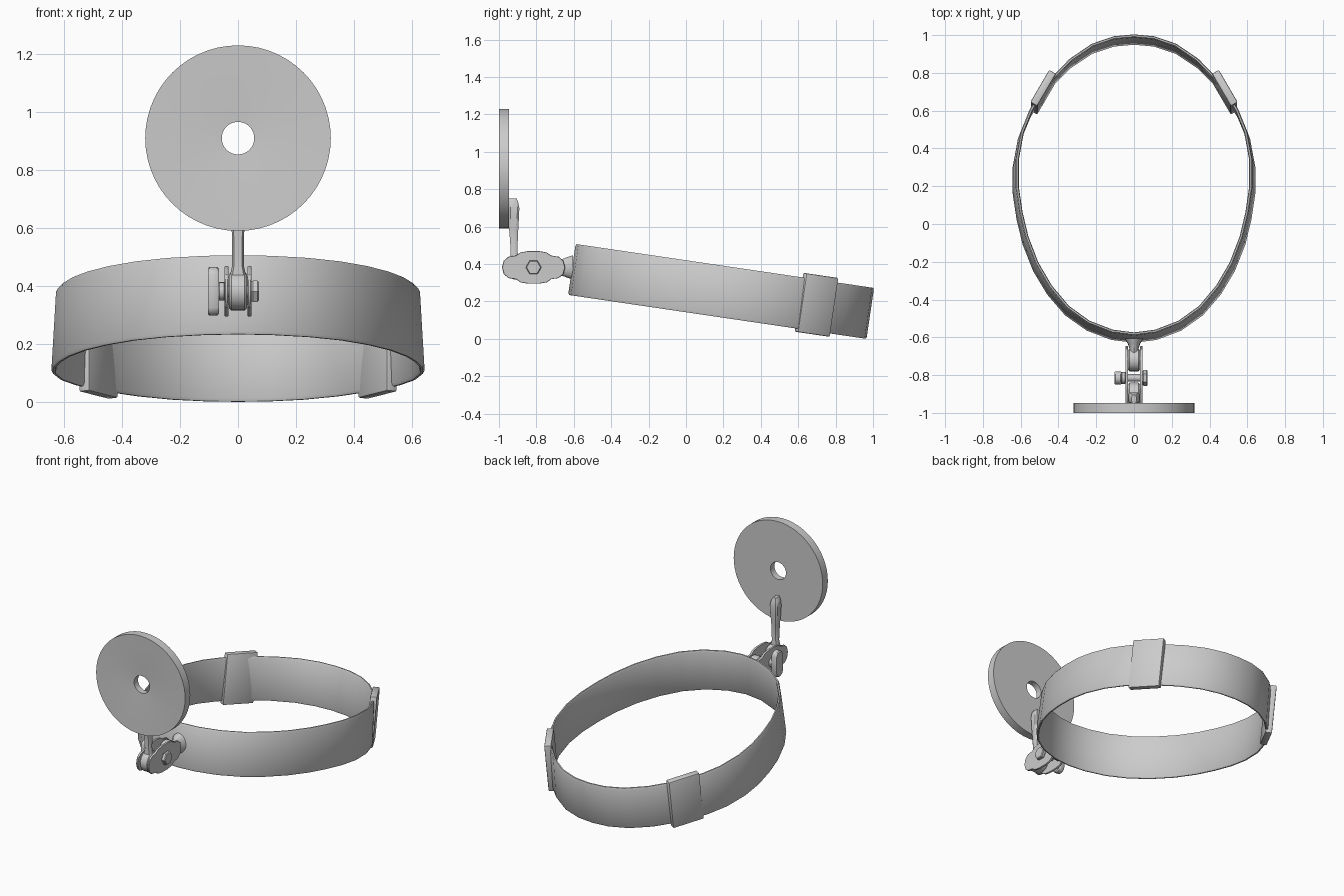
import bpy, bmesh, math
from mathutils import Matrix, Vector

if "Cube" in bpy.data.objects:
    bpy.data.objects.remove(bpy.data.objects["Cube"])


def loft(name, rings, cap=True, loop=False, angle=35, matrix=None, bevel=0):
    """Skin a list of equal-length point rings into one object."""
    bm = bmesh.new()
    vs = [[bm.verts.new(p) for p in ring] for ring in rings]
    n, m = len(vs), len(vs[0])
    for i in range(n if loop else n - 1):
        a, b = vs[i], vs[(i + 1) % n]
        for j in range(m):
            k = (j + 1) % m
            bm.faces.new((a[j], a[k], b[k], b[j]))
    if cap and not loop:
        bm.faces.new(vs[0])
        bm.faces.new(vs[-1])
    bmesh.ops.recalc_face_normals(bm, faces=bm.faces)
    if bevel:
        bmesh.ops.bevel(bm, geom=bm.edges[:], offset=bevel, segments=2,
                        profile=0.5, affect='EDGES')
    me = bpy.data.meshes.new(name)
    bm.to_mesh(me)
    bm.free()
    for p in me.polygons:
        p.use_smooth = True
    me.set_sharp_from_angle(angle=math.radians(angle))
    ob = bpy.data.objects.new(name, me)
    bpy.context.collection.objects.link(ob)
    if matrix:
        ob.matrix_world = matrix
    return ob


def prism(name, yz, x0, x1, c=0.003):
    """Extrude a side-view outline along x with softened edges."""
    cy = sum(p[0] for p in yz) / len(yz)
    cz = sum(p[1] for p in yz) / len(yz)
    r = max(math.hypot(y - cy, z - cz) for y, z in yz)
    s = 1 - c / r
    small = [(cy + (y - cy) * s, cz + (z - cz) * s) for y, z in yz]
    return loft(name, [[(x, y, z) for y, z in o] for x, o in
                       ((x0, small), (x0 + c, yz), (x1 - c, yz), (x1, small))])


def circle(y, z, r, n=24):
    return [(y + r * math.cos(2 * math.pi * i / n),
             z + r * math.sin(2 * math.pi * i / n)) for i in range(n)]


# Tilted frame shared by the headband and its sliders
CY, CZ, H = 0.1675, 0.1175, 0.275
tilt = Matrix.Translation((0, CY, CZ)) @ Matrix.Rotation(math.radians(-8.38), 4, 'X')

# Headband: egg-shaped loop with a thin rounded strap section
half = [(0, -.63), (.12, -.615), (.25, -.566), (.365, -.485), (.46, -.375),
        (.535, -.25), (.59, -.11), (.622, .02), (.643, .16), (.643, .30),
        (.615, .45), (.565, .57), (.505, .665), (.44, .745), (.35, .835),
        (.23, .915), (.11, .955), (0, .965)]
outline = [Vector((x, (y - CY) / .989)) for x, y in half]
outline += [Vector((-p.x, p.y)) for p in reversed(outline[1:-1])]
section = [(0, .01), (0, H - .01), (.005, H), (.013, H),
           (.018, H - .01), (.018, .01), (.013, 0), (.005, 0)]
rings = []
for i, p in enumerate(outline):
    t = (outline[(i + 1) % len(outline)] - outline[i - 1]).normalized()
    inward = Vector((-t.y, t.x))
    ring = []
    for d, h in section:
        q = p + inward * d
        ring.append((q.x * (1 - .025 * h / H), q.y, h))
    rings.append(ring)
loft("headband", rings, loop=True, angle=50, matrix=tilt)

# Strap sliders on both rear sides
for s, side in ((1, "left"), (-1, "right")):
    box = [[(x, y, z) for x, y in ((-.1, -.021), (.1, -.021), (.1, .021), (-.1, .021))]
           for z in (-.018, .30)]
    place = Matrix.Translation((s * .481, .515, 0)) @ \
        Matrix.Rotation(s * math.radians(120), 4, 'Z')
    loft("strap_slider_" + side, box, matrix=tilt @ place, bevel=.007)

# Round mirror with a central sight hole, slightly dished in front
prof = [(.056, -.988), (.19, -.996), (.32, -1), (.32, -.947), (.056, -.947)]
N = 56
loft("mirror_disc", [[(r * math.cos(2 * math.pi * i / N), y,
                       .91 + r * math.sin(2 * math.pi * i / N)) for r, y in prof]
                     for i in range(N)], loop=True)

# Mirror stem: (z, front y, back y, half width)
stem = [(.40, -.94, -.89, .030), (.435, -.94, -.895, .028), (.47, -.937, -.902, .020),
        (.58, -.945, -.897, .021), (.65, -.948, -.893, .027), (.70, -.948, -.891, .029),
        (.73, -.948, -.897, .024), (.75, -.947, -.905, .012)]
loft("mirror_stem", [[(-w * .7, a, z), (w * .7, a, z), (w, a + .01, z), (w, b - .01, z),
                      (w * .7, b, z), (-w * .7, b, z), (-w, b - .01, z), (-w, a + .01, z)]
                     for z, a, b, w in stem])

# Hinge knuckles between the plates
PY, PZ = -.815, .382
prism("stem_knuckle", circle(-.905, PZ, .066), -.031, .031, .008)
prism("band_knuckle", circle(-.72, PZ, .06), -.031, .031, .008)

# Neck from the rear knuckle, flaring onto the band
neck = [(-.71, .028, .045), (-.66, .024, .045), (-.635, .032, .055), (-.605, .05, .065)]
loft("band_mount", [[(w * math.cos(math.pi * i / 8), y, PZ + h * math.sin(math.pi * i / 8))
                     for i in range(16)] for y, w, h in neck])

# Pair of lobed clamp plates
q = [(.169, 0), (.16, .035), (.135, .057), (.095, .063), (.07, .08), (.03, .087)]
top = q + [(-y, z) for y, z in reversed(q)]
lobes = [(PY + y, PZ + z) for y, z in top + [(y, -z) for y, z in reversed(top[1:-1])]]
for x0, side in ((.033, "left"), (-.046, "right")):
    prism("clamp_plate_" + side, lobes, x0, x0 + .013)

# Clamp bolt, hex head, nut and wing knob
prism("clamp_bolt", circle(PY, PZ, .02, 16), -.09, .06)
prism("bolt_head", circle(PY, PZ, .042, 6), .046, .072, .005)
prism("clamp_nut", circle(PY, PZ, .032, 16), -.067, -.045)
knob = [(y, z + (.05 if z > PZ else -.05)) for y, z in
        [(PY + .035 * math.cos(math.pi * (i + .5) / 8),
          PZ + .035 * math.sin(math.pi * (i + .5) / 8)) for i in range(16)]]
prism("wing_knob", knob, -.104, -.066, .006)
